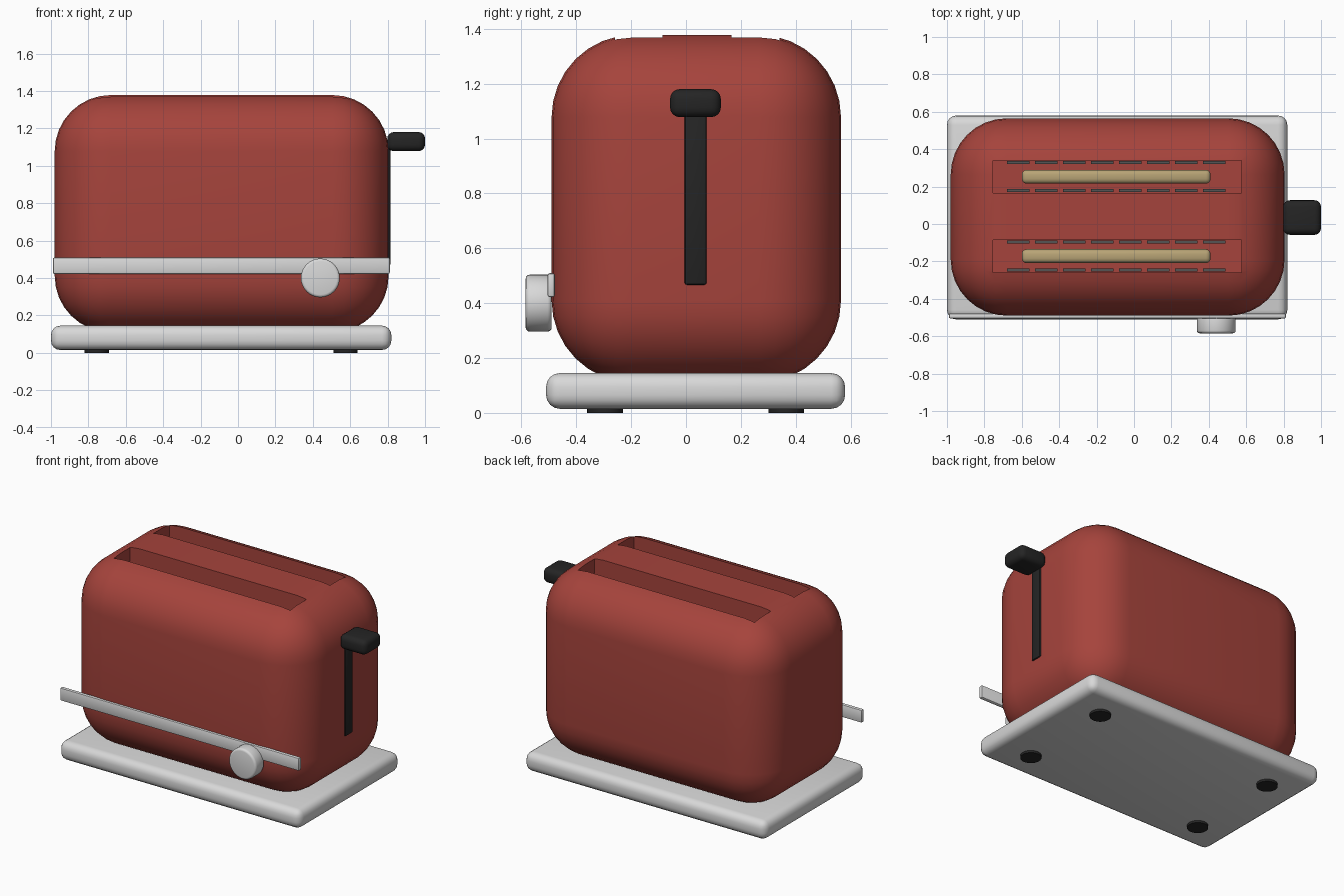
import bpy
import bmesh
import math
from mathutils import Vector, Matrix

default = bpy.data.objects.get("Cube")
if default:
    bpy.data.objects.remove(default, do_unlink=True)


def material(name, rgb):
    m = bpy.data.materials.new(name)
    m.use_nodes = True
    m.diffuse_color = (*rgb, 1)
    m.node_tree.nodes["Principled BSDF"].inputs["Base Color"].default_value = (*rgb, 1)
    return m


RED = material("red enamel", (0.38, 0.057, 0.045))
SILVER = material("silver metal", (0.69, 0.69, 0.69))
BLACK = material("black plastic", (0.018, 0.018, 0.018))
TOAST = material("toasted bread", (0.48, 0.37, 0.18))
WIRE = material("heating element grey", (0.09, 0.09, 0.09))


def finish(name, bm, mat):
    bmesh.ops.recalc_face_normals(bm, faces=bm.faces)
    mesh = bpy.data.meshes.new(name)
    bm.to_mesh(mesh)
    bm.free()
    mesh.materials.append(mat)
    ob = bpy.data.objects.new(name, mesh)
    bpy.context.collection.objects.link(ob)
    return ob


def smooth(ob):
    bpy.ops.object.select_all(action="DESELECT")
    bpy.context.view_layer.objects.active = ob
    ob.select_set(True)
    bpy.ops.object.shade_smooth_by_angle(angle=math.radians(35))


def box(name, x, y, z, mat, bevel=0.0, segments=4):
    """Box between (low, high) ranges with all edges rounded."""
    bm = bmesh.new()
    bmesh.ops.create_cube(bm, size=1)
    low, high = (Vector(v) for v in zip(x, y, z))
    for v in bm.verts:
        v.co = (low + high) / 2 + v.co * (high - low)
    if bevel:
        bmesh.ops.bevel(bm, geom=bm.edges[:], offset=bevel, segments=segments,
                        profile=0.5, affect="EDGES")
    ob = finish(name, bm, mat)
    if bevel:
        smooth(ob)
    return ob


def disc(name, centre, radius, depth, mat, axis="Z", bevel=0.0):
    """Cylinder along an axis with rounded rims."""
    bm = bmesh.new()
    bmesh.ops.create_cone(bm, cap_ends=True, segments=32, radius1=radius,
                          radius2=radius, depth=depth)
    if bevel:
        rims = [e for e in bm.edges if abs(e.verts[0].co.z - e.verts[1].co.z) < 1e-4]
        bmesh.ops.bevel(bm, geom=rims, offset=bevel, segments=3, profile=0.5,
                        affect="EDGES")
    if axis == "Y":
        bmesh.ops.transform(bm, matrix=Matrix.Rotation(math.pi / 2, 4, "X"), verts=bm.verts)
    bmesh.ops.translate(bm, vec=centre, verts=bm.verts)
    ob = finish(name, bm, mat)
    smooth(ob)
    return ob


# Base tray and feet
box("base", (-1.0, 0.82), (-0.51, 0.58), (0.015, 0.145), SILVER, 0.05)
for x, side in ((-0.755, "right"), (0.575, "left")):
    for y, end in ((-0.295, "front"), (0.365, "back")):
        disc(f"{end}_{side}_foot", (x, y, 0.015), 0.065, 0.03, BLACK)

# Rounded body shell
body = box("body", (-0.98, 0.805), (-0.49, 0.565), (0.11, 1.378), RED, 0.3, 8)

# Bread slots cut in the top, each with a slice and heating bars
SLOTS = (("front", -0.172), ("back", 0.253))
for label, y in SLOTS:
    cutter = box(f"{label}_slot_cutter", (-0.755, 0.575), (y - 0.087, y + 0.087),
                 (0.5, 1.6), RED)
    cutter.hide_render = True
    cut = body.modifiers.new(f"{label}_slot", "BOOLEAN")
    cut.object = cutter
    cut.operation = "DIFFERENCE"
    cut.solver = "EXACT"
    bpy.ops.object.select_all(action="DESELECT")
    bpy.context.view_layer.objects.active = body
    body.select_set(True)
    bpy.ops.object.modifier_apply(modifier=cut.name)
    bpy.data.objects.remove(cutter, do_unlink=True)

    box(f"{label}_bread_slice", (-0.6, 0.41), (y - 0.037, y + 0.037),
        (0.5, 1.13), TOAST, 0.025, 3)
    for side, name in ((-1, "front"), (1, "back")):
        wall = y + side * 0.075
        for i in range(8):
            x = -0.68 + i * 0.15
            box(f"{label}_slot_{name}_heater_{i + 1}", (x, x + 0.12),
                (wall - 0.008, wall + 0.008), (0.6, 1.1), WIRE)
smooth(body)

# Front trim strip and browning dial
box("trim_strip", (-0.99, 0.812), (-0.505, -0.478), (0.422, 0.509), SILVER, 0.008, 2)
disc("browning_dial", (0.44, -0.537, 0.4), 0.104, 0.095, SILVER, "Y", 0.015)

# Lever track and handle on the left end
box("lever_track", (0.74, 0.815), (-0.005, 0.075), (0.467, 1.12), BLACK, 0.008, 2)
box("lever_handle", (0.798, 1.0), (-0.058, 0.127), (1.078, 1.18), BLACK, 0.035)
